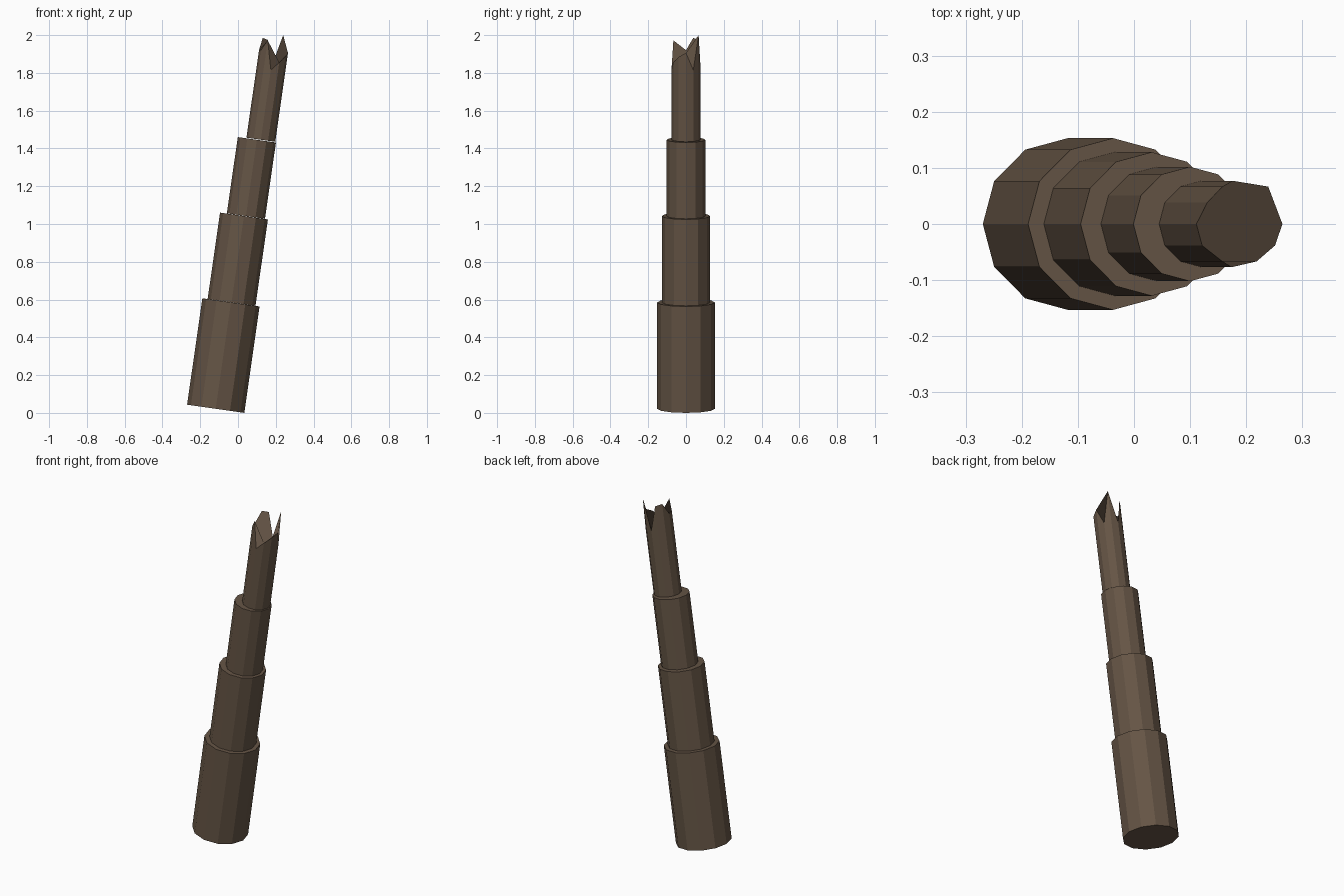
import bpy, bmesh, math
from mathutils import Vector, Matrix

if "Cube" in bpy.data.objects:
    bpy.data.objects.remove(bpy.data.objects["Cube"])

SIDES = 12
TILT = Matrix.Rotation(math.radians(8.15), 3, 'Y')
AXIS = TILT @ Vector((0, 0, 1))

bark = bpy.data.materials.new("bark")
bark.diffuse_color = (0.13, 0.09, 0.06, 1)
bark.use_nodes = True
bark.node_tree.nodes["Principled BSDF"].inputs["Base Color"].default_value = bark.diffuse_color


def trunk_section(name, radius, base, length, tip_heights=None):
    """Leaning 12-sided log; tip_heights gives world z for a splintered end."""
    bm = bmesh.new()
    ring = [TILT @ Vector((radius * math.cos(k * math.tau / SIDES),
                           radius * math.sin(k * math.tau / SIDES), 0))
            for k in range(SIDES)]
    low = [bm.verts.new(base + p) for p in ring]
    high = []
    for k, p in enumerate(ring):
        s = (tip_heights[k] - base.z - p.z) / AXIS.z if tip_heights else length
        high.append(bm.verts.new(base + p + AXIS * s))
    for k in range(SIDES):
        n = (k + 1) % SIDES
        bm.faces.new((low[k], low[n], high[n], high[k]))
    bm.faces.new(low[::-1])
    bm.faces.new(high)
    me = bpy.data.meshes.new(name)
    bm.to_mesh(me)
    bm.free()
    me.materials.append(bark)
    bpy.context.collection.objects.link(bpy.data.objects.new(name, me))


# Stacked sections, each narrower than the one below
trunk_section("trunk_base", 0.153, Vector((-0.118, 0, 0.0217)), 0.569)
trunk_section("trunk_lower", 0.128, Vector((-0.034, 0, 0.585)), 0.462)
trunk_section("trunk_upper", 0.102, Vector((0.042, 0, 1.042)), 0.408)

# Broken top with splinters
tips = [1.905, 1.815, 2.0, 1.83, 1.975, 1.985,
        1.92, 1.92, 1.972, 1.815, 1.855, 1.885]
trunk_section("broken_top", 0.077, Vector((0.121, 0, 1.446)), 0, tips)
